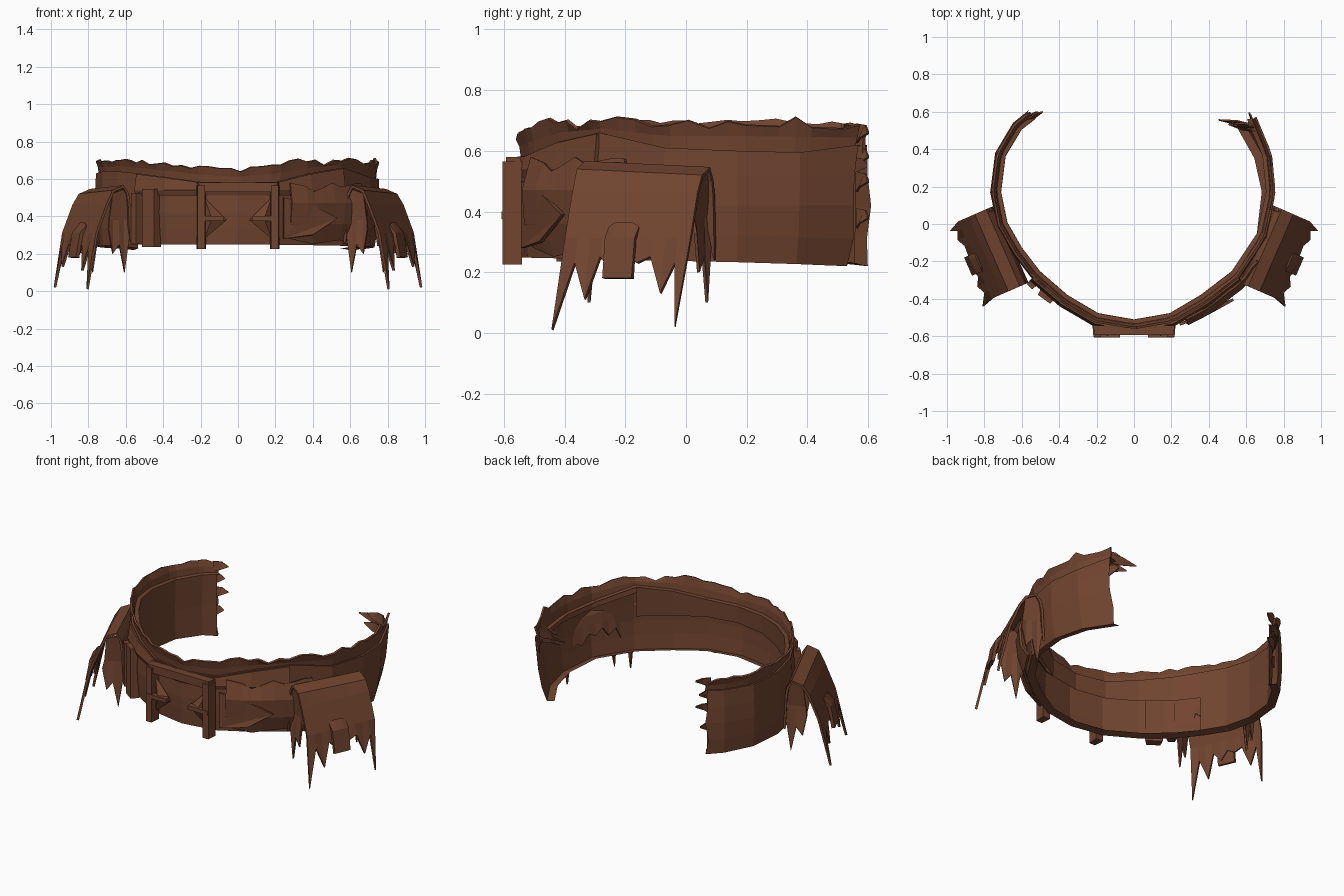
import bpy, bmesh, random
from math import atan2
from mathutils import Vector, Matrix

random.seed(7)
if "Cube" in bpy.data.objects:
    bpy.data.objects.remove(bpy.data.objects["Cube"])

leather = bpy.data.materials.new("brown_leather")
leather.use_nodes = True
leather.use_backface_culling = True
BROWN = (0.165, 0.058, 0.029, 1)
leather.diffuse_color = BROWN
bsdf = leather.node_tree.nodes["Principled BSDF"]
bsdf.inputs["Base Color"].default_value = BROWN
bsdf.inputs["Roughness"].default_value = 0.9

# Belt line from the right back end, round the front, to the left back end:
# x, y, belt top height, torn collar height
PATH = [(-.55, .575, .62, .68), (-.62, .52, .62, .69), (-.71, .37, .62, .70),
        (-.735, .17, .63, .70), (-.70, .0, .64, .69), (-.62, -.14, .64, .70),
        (-.52, -.27, .63, .69), (-.37, -.40, .61, .68), (-.2, -.50, .585, .665),
        (0, -.535, .58, .645), (.2, -.50, .585, .675), (.37, -.40, .63, .695),
        (.54, -.27, .66, .69), (.68, -.06, .61, .69), (.73, .17, .60, .70),
        (.71, .37, .595, .70), (.63, .56, .62, .67)]
END = len(PATH) - 1


def sample(t):
    """Point, outward normal, belt top and collar height at path index t."""
    i = max(0, min(int(t), END - 1))
    p = Vector(PATH[i]).lerp(Vector(PATH[i + 1]), t - i)
    lo = Vector(PATH[max(0, round(t) - 1)])
    hi = Vector(PATH[min(END, round(t) + 1)])
    tan = (hi - lo).to_2d().normalized()
    return p.to_2d(), Vector((tan.y, -tan.x)), p.z, p.w


def finish(name, bm, thickness=0):
    mesh = bpy.data.meshes.new(name)
    bm.to_mesh(mesh)
    bm.free()
    mesh.materials.append(leather)
    ob = bpy.data.objects.new(name, mesh)
    bpy.context.collection.objects.link(ob)
    if thickness:
        mod = ob.modifiers.new("thickness", "SOLIDIFY")
        mod.thickness = thickness
        mod.offset = 0


def sheet(name, columns, thickness):
    """Leather sheet from columns of points."""
    bm = bmesh.new()
    vs = [[bm.verts.new(p) for p in col] for col in columns]
    for a, b in zip(vs, vs[1:]):
        for j in range(len(a) - 1):
            bm.faces.new((a[j], b[j], b[j + 1], a[j + 1]))
    finish(name, bm, thickness)


def block(name, centre, size, angle=0, taper=1):
    """Box with its outer (-y) face scaled by taper."""
    bm = bmesh.new()
    bmesh.ops.create_cube(bm, size=1)
    for v in bm.verts:
        k = taper if v.co.y < 0 else 1
        v.co = Vector((v.co.x * size[0] * k, v.co.y * size[1], v.co.z * size[2]))
    bm.transform(Matrix.Translation(centre) @ Matrix.Rotation(angle, 4, "Z"))
    finish(name, bm)


def band(name, t0, t1, steps, rows, thickness=0, torn=0):
    """Sheet following the belt; rows(t, top, collar) gives (outward, height) pairs."""
    cols = []
    for i in range(steps + 1):
        t = t0 + (t1 - t0) * i / steps
        p, n, top, collar = sample(t)
        tan = Vector((-n.y, n.x))
        col = []
        for out, z in rows(t, top, collar):
            q = p + n * out
            if i in (0, steps):
                q += tan * random.uniform(-torn, torn)
            col.append((q.x, q.y, z))
        cols.append(col)
    sheet(name, cols, thickness)


def low(t):
    return .25 - .03 * (t / END * 2 - 1) ** 2


# Belt shell: hem, outer wall and top lip; the left back end leans inward below
def belt_rows(t, top, collar):
    lean = max(0, t - 13) * -.022
    return [(lean - .025, low(t) + .01), (lean + .022, low(t)),
            (lean * .7 + .03, low(t) + .09), (lean * .4 + .034, .42),
            (lean * .2 + .03, .52), (.024, top), (-.024, top - .005)]


band("belt", 0, END, END, belt_rows, torn=.015)
# Inner lining: full height on the right back arc, a strip along the front
band("belt_lining", 0, 5, 5,
     lambda t, top, c: [(-.024, top - .005), (-.02, .42), (-.025, low(t) + .01)])
band("front_lining", 5, 12, 7,
     lambda t, top, c: [(-.024, top - .005), (-.02, .47)])


# Thin torn collar rising above the belt
def collar_rows(t, top, collar):
    ragged = .022 if t > 9 else .012
    return [(0, top - .05), (.01, (top + collar) / 2),
            (.022, collar + random.uniform(-ragged, ragged))]


band("torn_collar", 0, END, 60, collar_rows, .012, .02)

# Raised upper trim on the front half
band("front_trim", 6, 12, 6,
     lambda t, top, c: [(.032, .515), (.042, .54), (.028, top - .005)], .014)


# Torn overlay strap on the left front
def overlay_rows(t, top, collar):
    return [(.04, .24 + random.uniform(0, .05)), (.07, .36),
            (.08, .47), (.05, .55 + random.uniform(-.02, .03))]


band("torn_overlay", 10.5, 12.6, 8, overlay_rows, .014, .05)

# Ragged strips at the back ends: path index, height, length, turned inward
for k, (t, z, length, inward) in enumerate([
        (END, .64, .18, True), (END, .66, .11, True), (END, .55, .04, False),
        (END, .60, .13, True), (0, .66, .08, False), (0, .58, .05, False),
        (0, .5, .08, False), (0, .38, .04, False)]):
    p, n, _, _ = sample(t)
    along = Vector((-n.y, n.x)) * (1 if t else -1)
    if inward:
        along = Vector((-1, .15 + k * .04)).normalized()
        p.y -= .03 + k * .01
    start, tip = p - along * .02, p + along * length
    tip.y = min(tip.y, .6)
    mid = start.lerp(tip, .5)
    sheet("end_strip_%d" % k,
          [[(start.x, start.y, z - .035), (start.x, start.y, z + .03)],
           [(mid.x, mid.y - .01, z - .02), (mid.x, mid.y + .01, z + .025)],
           [(tip.x, tip.y, z - .003), (tip.x, tip.y, z + .003)]], .008)

# Buckle: side bars, top bar, prongs and folded strap ends
block("buckle_top_bar", (0, -.568, .555), (.44, .05, .05), taper=.95)
for s, side in ((-1, "right"), (1, "left")):
    block("buckle_bar_" + side, (s * .197, -.572, .395), (.05, .065, .34), taper=.8)
    block("buckle_prong_" + side, (s * .145, -.59, .388), (.14, .035, .025))
    bm = bmesh.new()
    corners = [bm.verts.new((s * x, y, z)) for x, y, z in
               ((.18, -.56, .5), (.18, -.56, .28), (.06, -.575, .38))]
    peak = bm.verts.new((s * .14, -.6, .39))
    for i in range(3):
        bm.faces.new((corners[i], corners[(i + 1) % 3], peak))
    bm.faces.new(corners[::-1])
    bmesh.ops.recalc_face_normals(bm, faces=bm.faces)
    finish("strap_fold_" + side, bm)

# Keeper loops on the right front
for name, t, width, height in (("keeper_loop", 6.55, .1, .31), ("narrow_loop", 6.1, .05, .27)):
    p, n, _, _ = sample(t)
    q = p + n * .05
    block(name, (q.x, q.y, .39), (width, .05, height), atan2(n.x, -n.y), .8)

# Torn pointed flap next to the buckle
bm = bmesh.new()
verts = []
for t, z in [(10.15, .28), (10.15, .5), (10.8, .47), (11.5, .39), (10.9, .3)]:
    p, n, _, _ = sample(t)
    q = p + n * (.05 + .035 * (t - 10))
    verts.append(bm.verts.new((q.x, q.y, z)))
for i in range(1, 4):
    bm.faces.new((verts[0], verts[i], verts[i + 1]))
finish("pointed_flap", bm, .014)

# Hip hides draped over each side, with torn hems and a hanging tab
OUTER_HEM = [.01, .23, .11, .25, .2, .25, .23, .25, .13, .23, .02]
INNER_HEM = [.26, .36, .3, .4, .36, .42, .38, .4, .34, .36, .24]
ORIGIN, ALONG, OUT = Vector((.58, -.32)), Vector((.4, .916)), Vector((.916, -.4))


def place(s, d, o, z):
    q = ORIGIN + ALONG * d + OUT * o
    return (s * q.x, q.y, z)


for s, side in ((-1, "right"), (1, "left")):
    cols = []
    for i, (hem, inner) in enumerate(zip(OUTER_HEM, INNER_HEM)):
        d, drop = .045 * i, .002 * i
        lean = {0: -.02, 10: -.03}.get(i, 0)
        cols.append([place(s, d, -.01, inner), place(s, d, 0, .45),
                     place(s, d, .01, .52 - drop), place(s, d, .035, .56 - drop),
                     place(s, d, .095, .535 - drop), place(s, d, .13, .46),
                     place(s, d, .19, .31),
                     place(s, d + lean, .2 + (.31 - hem) * .18, hem)])
    sheet("hip_hide_" + side, cols, .014)

    # Ragged panels hanging in the two open ends
    for name, d, sign in (("front", .012, 1), ("back", .435, -1)):
        panel = []
        for o, top, hem in ((-.005, .49, .3), (.02, .54, .1), (.045, .54, .25),
                            (.075, .53, .2), (.095, .52, .33)):
            panel.append([place(s, d, o, top), place(s, d + sign * .015, o * 1.15, .38),
                          place(s, d, o * 1.25, hem)])
        sheet("hide_end_%s_%s" % (name, side), panel, .01)

    sheet("hide_tab_" + side,
          [[place(s, d, .178, .36 - c), place(s, d, .212, .31), place(s, d, .235, .18)]
           for d, c in ((.155, .015), (.18, 0), (.235, 0), (.26, .015))], .02)
